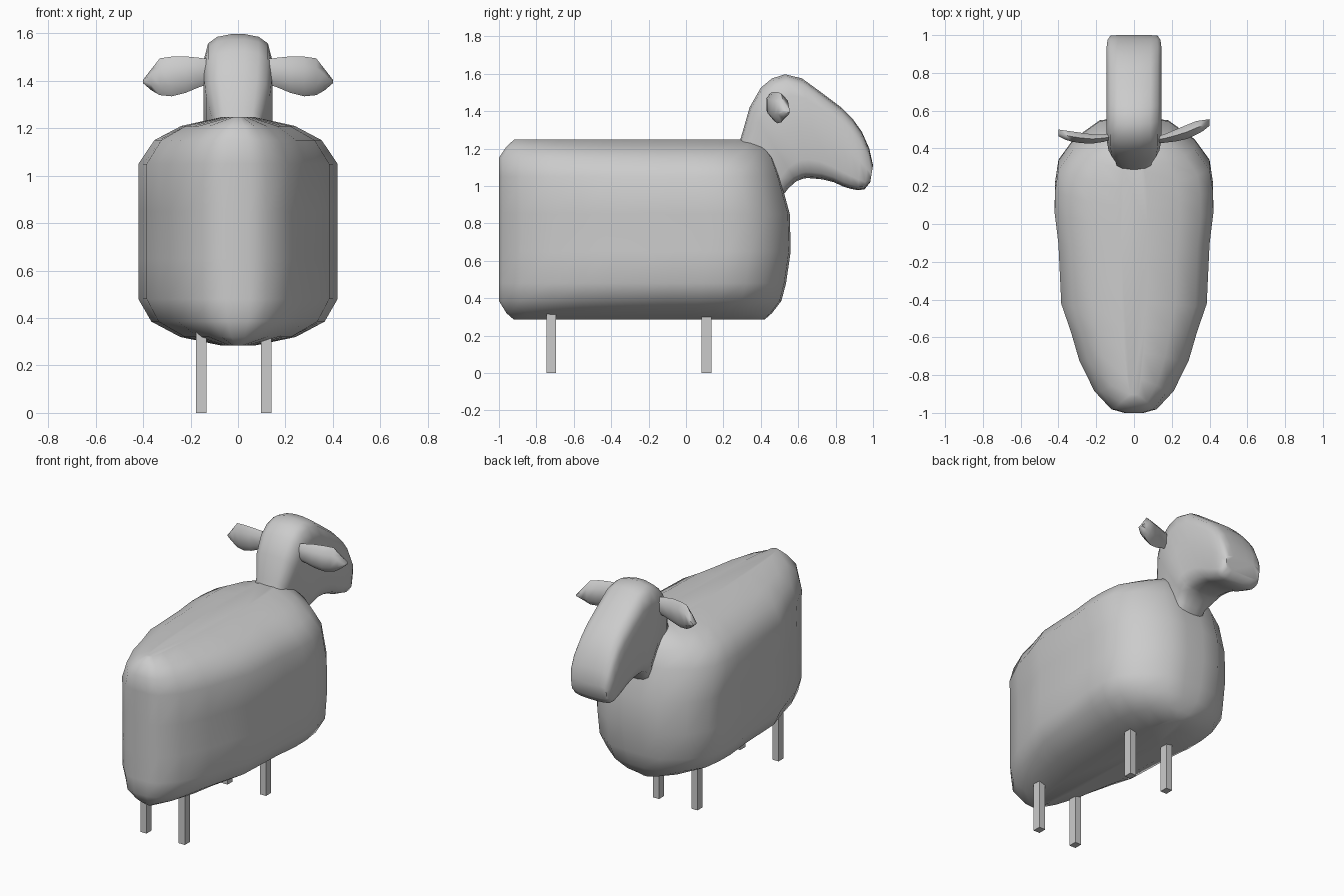
import bpy


def make(name, verts, faces, smooth=True):
    me = bpy.data.meshes.new(name)
    me.from_pydata(verts, [], faces)
    me.update()
    ob = bpy.data.objects.new(name, me)
    bpy.context.collection.objects.link(ob)
    bpy.context.view_layer.objects.active = ob
    bpy.ops.object.select_all(action='DESELECT')
    ob.select_set(True)
    bpy.ops.object.mode_set(mode='EDIT')
    bpy.ops.mesh.select_all(action='SELECT')
    bpy.ops.mesh.normals_make_consistent(inside=False)
    bpy.ops.object.mode_set(mode='OBJECT')
    if smooth:
        bpy.ops.object.shade_smooth_by_angle(angle=1.05)
    return ob


def loft(name, rings):
    n = len(rings[0])
    verts = [p for r in rings for p in r]
    faces = [tuple(range(n)), tuple(range(len(verts) - n, len(verts)))]
    for i in range(len(rings) - 1):
        for j in range(n):
            k = (j + 1) % n
            faces.append((i * n + j, i * n + k, (i + 1) * n + k, (i + 1) * n + j))
    return make(name, verts, faces)


# woolly body: plan outline stacked in rings (z, x scale, rear y, front y)
half = [(0.05, -1), (0.12, -0.98), (0.21, -0.88), (0.29, -0.71), (0.335, -0.55),
        (0.385, -0.4), (0.40, -0.07), (0.42, 0.10), (0.418, 0.22), (0.40, 0.34),
        (0.32, 0.45), (0.18, 0.55), (0.06, 0.56)]
plan = half + [(-x, y) for x, y in reversed(half)]
levels = [(0.285, 0.18, -0.92, 0.42), (0.32, 0.58, -0.96, 0.46), (0.385, 0.87, -1, 0.51),
          (0.48, 1, -1, 0.535), (0.65, 1, -1, 0.56), (0.85, 1, -1, 0.555),
          (1.05, 1, -1, 0.50), (1.15, 0.84, -1, 0.465), (1.21, 0.57, -0.96, 0.42),
          (1.247, 0.17, -0.92, 0.37)]
loft("body", [[(x * s, a + (y + 1) / 1.56 * (b - a), z) for x, y in plan]
              for z, s, a, b in levels])

# head and neck: stations of upper (y, z), lower (y, z), half width
stations = [((0.25, 1.12), (0.48, 0.90), 0.10), ((0.30, 1.28), (0.55, 0.99), 0.105),
            ((0.34, 1.42), (0.59, 1.025), 0.135), ((0.40, 1.525), (0.63, 1.04), 0.145),
            ((0.46, 1.575), (0.65, 1.042), 0.145), ((0.53, 1.597), (0.68, 1.04), 0.145),
            ((0.62, 1.575), (0.73, 1.035), 0.145), ((0.73, 1.495), (0.79, 1.02), 0.145),
            ((0.83, 1.42), (0.845, 0.995), 0.145), ((0.89, 1.36), (0.88, 0.985), 0.145),
            ((0.94, 1.29), (0.92, 0.977), 0.145), ((0.98, 1.20), (0.955, 0.982), 0.14),
            ((1.0, 1.11), (0.985, 1.02), 0.125)]
sec = [(0.2, 0), (0.6, 0.02), (0.87, 0.07), (1, 0.2), (1, 0.5),
       (1, 0.82), (0.88, 0.94), (0.6, 0.985), (0.2, 1)]
sec = sec + [(-x, t) for x, t in reversed(sec)]
loft("head", [[(x * w, u[0] + (l[0] - u[0]) * t, u[1] + (l[1] - u[1]) * t) for x, t in sec]
              for u, l, w in stations])


# ears: stations of x, z low, z high, y near, y far
def ear(name, side, depths):
    outline = [(0.11, 1.39, 1.49), (0.16, 1.375, 1.497), (0.22, 1.35, 1.503),
               (0.28, 1.335, 1.502), (0.33, 1.34, 1.495), (0.365, 1.36, 1.45),
               (0.40, 1.39, 1.405)]
    rings = []
    for (x, lo, hi), (a, b) in zip(outline, depths):
        m, c = (lo + hi) / 2, (a + b) / 2
        q = (hi - lo) / 4
        rings.append([(side * x, c, lo), (side * x, a, m - q), (side * x, a, m + q),
                      (side * x, c, hi), (side * x, b, m + q), (side * x, b, m - q)])
    return loft(name, rings)


ear("right_ear", 1, [(0.43, 0.46), (0.43, 0.475), (0.437, 0.50), (0.45, 0.525),
                     (0.473, 0.545), (0.492, 0.55), (0.52, 0.555)])
ear("left_ear", -1, [(0.45, 0.48), (0.435, 0.475), (0.426, 0.475), (0.428, 0.483),
                     (0.436, 0.49), (0.447, 0.495), (0.465, 0.50)])

# straight square legs
for pair, y in (("rear", -0.72), ("front", 0.11)):
    for side, x in (("left", -0.155), ("right", 0.12)):
        bpy.ops.mesh.primitive_cube_add(size=1, location=(x, y, 0.19))
        leg = bpy.context.object
        leg.name = f"{pair}_{side}_leg"
        leg.scale = (0.044, 0.052, 0.38)
